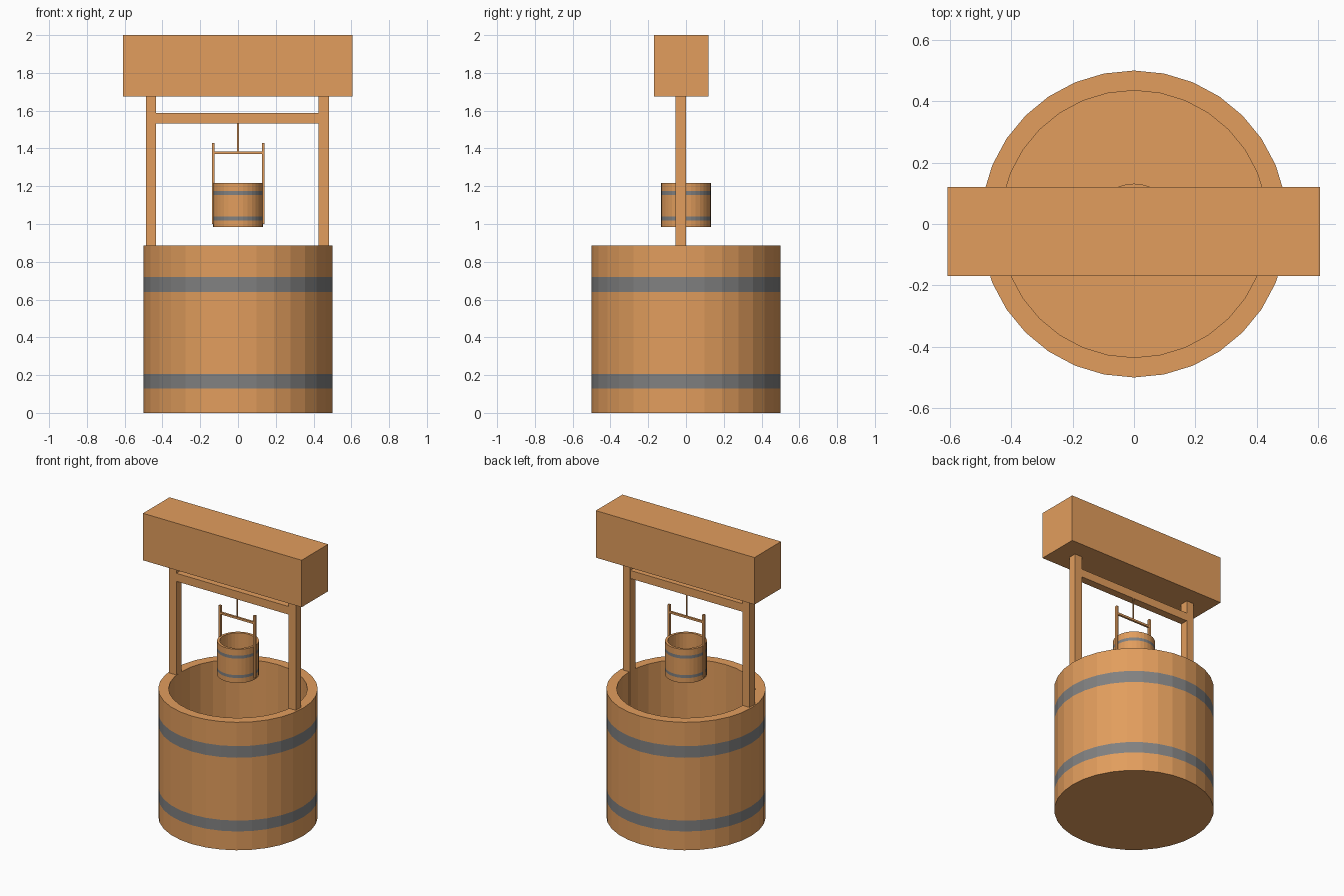
import bpy, bmesh
from math import sin, cos, pi

if "Cube" in bpy.data.objects:
    bpy.data.objects.remove(bpy.data.objects["Cube"])


def material(name, color):
    m = bpy.data.materials.new(name)
    m.diffuse_color = color
    m.use_nodes = True
    m.node_tree.nodes["Principled BSDF"].inputs["Base Color"].default_value = m.diffuse_color
    return m


WOOD = material("wood", (0.76, 0.34, 0.11, 1))
IRON = material("iron", (0.22, 0.22, 0.22, 1))
SIDES = 32


def finish(name, bm, mats):
    bmesh.ops.recalc_face_normals(bm, faces=bm.faces)
    me = bpy.data.meshes.new(name)
    bm.to_mesh(me)
    bm.free()
    for m in mats:
        me.materials.append(m)
    ob = bpy.data.objects.new(name, me)
    bpy.context.collection.objects.link(ob)
    return ob


def tub(name, z0, s):
    """Open flat-shaded tub with two flush iron bands, revolved from a profile."""
    profile = [(0.5, 0), (0.5, 0.13), (0.5, 0.205), (0.5, 0.64), (0.5, 0.72),
               (0.5, 0.885), (0.435, 0.885), (0.435, 0.065)]
    bands = (1, 3)
    bm = bmesh.new()
    rings = [[bm.verts.new((r * s * sin(2 * pi * i / SIDES),
                            r * s * cos(2 * pi * i / SIDES), z0 + z * s))
              for i in range(SIDES)] for r, z in profile]
    for k in range(len(rings) - 1):
        a, b = rings[k], rings[k + 1]
        for i in range(SIDES):
            j = (i + 1) % SIDES
            f = bm.faces.new((a[i], a[j], b[j], b[i]))
            f.material_index = 1 if k in bands else 0
    bm.faces.new(rings[0])
    bm.faces.new(rings[-1])
    return finish(name, bm, (WOOD, IRON))


def box(name, x, y, z):
    """Box from (min, max) ranges."""
    bm = bmesh.new()
    bmesh.ops.create_cube(bm, size=1)
    for v in bm.verts:
        v.co = [r[0] if c < 0 else r[1] for c, r in zip(v.co, (x, y, z))]
    return finish(name, bm, (WOOD,))


# Well wall, and the bucket as a smaller version of it
tub("well_wall", 0, 1)
tub("bucket", 0.985, 0.263)

# Roof and its supports
box("roof", (-0.608, 0.606), (-0.17, 0.12), (1.675, 2.0))
box("left_post", (-0.487, -0.433), (-0.056, 0), (0.07, 1.69))
box("right_post", (0.427, 0.482), (-0.056, 0), (0.07, 1.69))
box("crossbar", (-0.435, 0.43), (-0.055, -0.001), (1.532, 1.588))

# Rope and bucket handle
box("rope", (-0.004, 0.004), (-0.012, -0.003), (1.38, 1.54))
box("left_handle_bar", (-0.138, -0.124), (-0.015, 0), (1.0, 1.43))
box("right_handle_bar", (0.127, 0.141), (-0.015, 0), (1.0, 1.43))
box("handle_grip", (-0.126, 0.129), (-0.0145, -0.0005), (1.371, 1.385))
